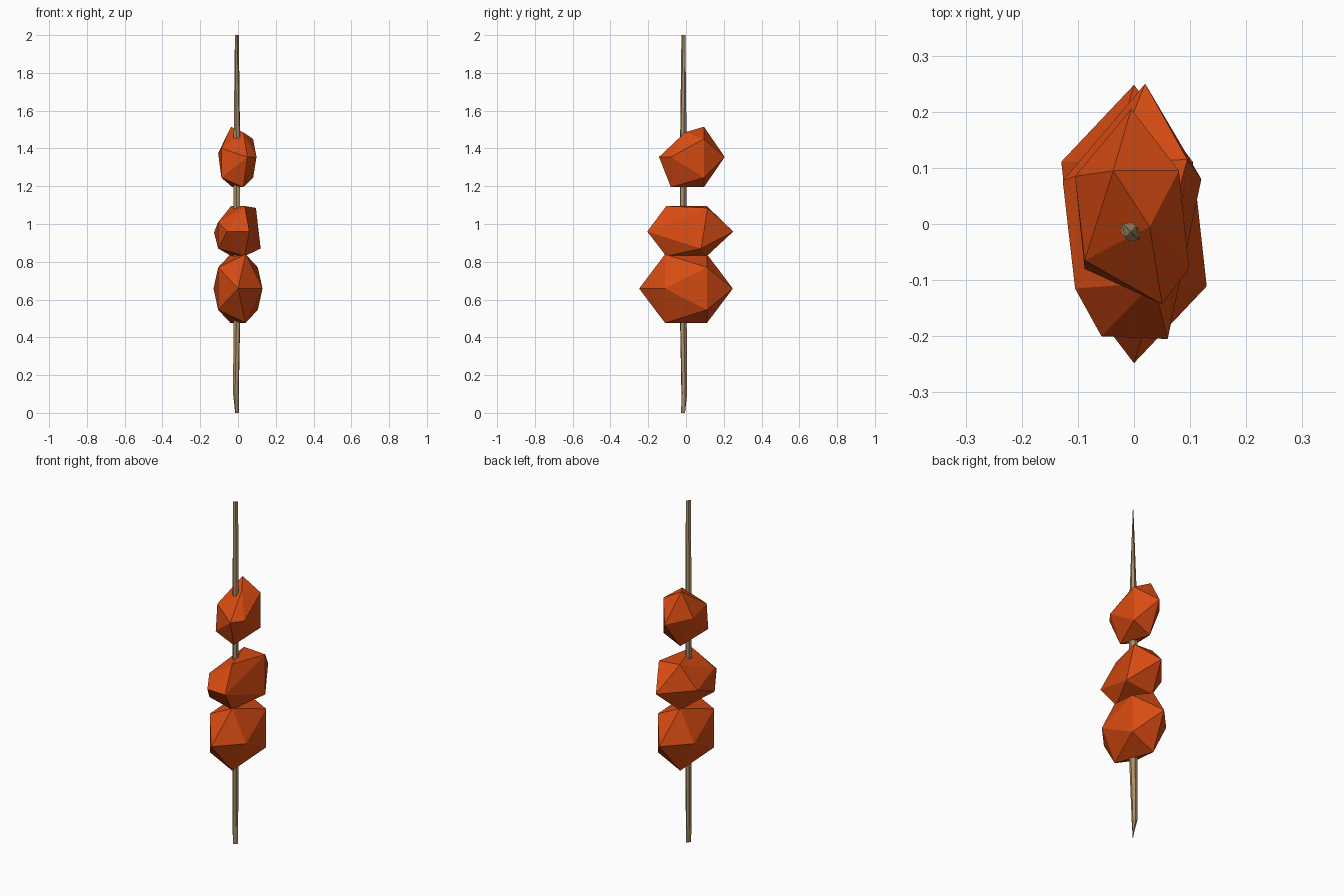
import bpy, bmesh, math
from mathutils import Vector

cube = bpy.data.objects.get("Cube")
if cube:
    bpy.data.objects.remove(cube, do_unlink=True)


def material(name, rgb):
    m = bpy.data.materials.new(name)
    m.use_nodes = True
    color = (*rgb, 1)
    m.diffuse_color = color
    bsdf = m.node_tree.nodes["Principled BSDF"]
    bsdf.inputs["Base Color"].default_value = color
    bsdf.inputs["Roughness"].default_value = 0.8
    return m


orange = material("burnt_orange", (0.68, 0.07, 0.006))
wood = material("pale_wood", (0.42, 0.28, 0.14))


def finish(bm, name, mat):
    bmesh.ops.recalc_face_normals(bm, faces=bm.faces[:])
    mesh = bpy.data.meshes.new(name)
    bm.to_mesh(mesh)
    bm.free()
    mesh.materials.append(mat)
    ob = bpy.data.objects.new(name, mesh)
    bpy.context.collection.objects.link(ob)
    return ob


def chunk(name, points):
    """Faceted chunk wrapped around its corner points."""
    bm = bmesh.new()
    for p in points:
        bm.verts.new(p)
    bmesh.ops.convex_hull(bm, input=bm.verts[:])
    return finish(bm, name, orange)


# Lower chunk: regular twenty-sided solid lying along y
c, r = Vector((0, 0, 0.658)), Vector((0.145, 0.248, 0.214))
lower = [c + Vector((0, s * r.y, 0)) for s in (-1, 1)]
for s in (-1, 1):
    for i in range(5):
        a = math.tau * i / 5 + (math.pi if s > 0 else 0)
        lower.append(c + Vector((r.x * math.cos(a) * 0.894, s * r.y * 0.447,
                                 r.z * math.sin(a) * 0.894)))
chunk("lower_chunk", lower)

# Middle chunk: back point, back ring, front ring, front point
chunk("middle_chunk", [
    (.02, .25, .96),
    (-.127, .077, .955), (-.037, .11, 1.095), (.095, .115, 1.085),
    (.12, .08, .87), (-.035, .11, .83),
    (.06, -.205, .96), (.035, -.105, 1.095), (-.105, -.115, 1.01),
    (-.105, -.115, .87), (.035, -.105, .83),
    (-.058, -.2, .96)])

# Upper chunk, same order
chunk("upper_chunk", [
    (-.005, .205, 1.355),
    (-.105, .085, 1.375), (-.037, .095, 1.515), (.08, .095, 1.45),
    (.08, .095, 1.245), (-.03, .095, 1.195),
    (.098, -.08, 1.355), (.028, -.005, 1.485), (-.088, -.065, 1.40),
    (-.088, -.08, 1.245), (.028, -.08, 1.195),
    (.05, -.143, 1.355)])

# Skewer: six-sided rod, set diagonally, with chisel ends
# Each section is height, middle and half width across the narrowing direction
sections = [(0, .002, .001), (.1, -.007, .015), (.5, 0, .022),
            (1.4, 0, .022), (2, 0, .001)]
bm = bmesh.new()
rings = []
for z, mid, half in sections:
    ring = []
    for i in range(6):
        a = math.tau * i / 6
        v = mid + half * math.cos(a)
        u = 0.014 * math.sin(a) / math.sin(math.tau / 6)
        ring.append(bm.verts.new((-.006 + (u + v) * math.sqrt(.5),
                                  -.014 + (u - v) * math.sqrt(.5), z)))
    rings.append(ring)
for low, high in zip(rings, rings[1:]):
    for i in range(6):
        j = (i + 1) % 6
        bm.faces.new((low[i], low[j], high[j], high[i]))
bm.faces.new(rings[0][::-1])
bm.faces.new(rings[-1])
finish(bm, "skewer", wood)
